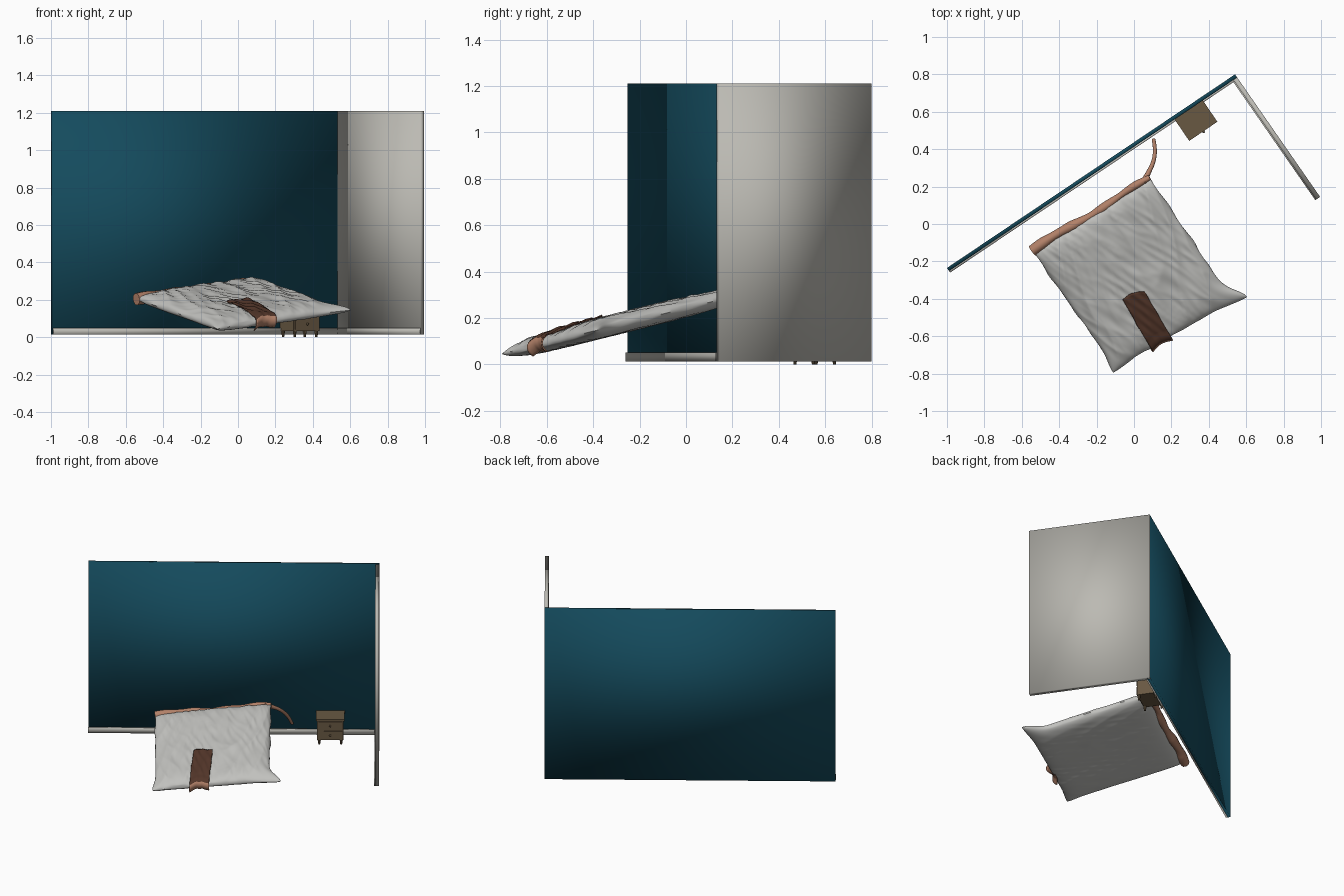
import bpy, bmesh, math
from mathutils import Vector, Matrix, noise

cube = bpy.data.objects.get("Cube")
if cube:
    bpy.data.objects.remove(cube, do_unlink=True)


def material(name, rgb):
    m = bpy.data.materials.new(name)
    m.use_nodes = True
    m.diffuse_color = (*rgb, 1)
    bsdf = m.node_tree.nodes["Principled BSDF"]
    bsdf.inputs["Base Color"].default_value = (*rgb, 1)
    bsdf.inputs["Roughness"].default_value = 0.8
    return m


TEAL = material("teal paint", (0.007, 0.07, 0.11))
WHITE = material("off white paint", (0.5, 0.49, 0.45))
LINEN = material("white linen", (0.53, 0.53, 0.51))
BROWN = material("brown throw", (0.085, 0.036, 0.022))
PEACH = material("peach sheet", (0.45, 0.22, 0.14))
WOOD = material("dark wood", (0.14, 0.098, 0.055))


def finish(name, bm, mats, smooth=None):
    bmesh.ops.recalc_face_normals(bm, faces=bm.faces)
    mesh = bpy.data.meshes.new(name)
    bm.to_mesh(mesh)
    bm.free()
    for m in mats:
        mesh.materials.append(m)
    ob = bpy.data.objects.new(name, mesh)
    bpy.context.collection.objects.link(ob)
    if smooth is not None:
        bpy.ops.object.select_all(action="DESELECT")
        ob.select_set(True)
        bpy.context.view_layer.objects.active = ob
        bpy.ops.object.shade_smooth_by_angle(angle=math.radians(smooth))
    return ob


def add_box(bm, lo, hi, frame=Matrix()):
    lo, hi = Vector(lo), Vector(hi)
    size = Matrix.Diagonal((*(hi - lo), 1))
    bmesh.ops.create_cube(bm, size=1, matrix=frame @ Matrix.Translation((lo + hi) / 2) @ size)


def slab(name, start, end, inset, thick, z0, z1, mat):
    """Upright board along start-end, its thickness growing into the room."""
    a, b = Vector(start), Vector(end)
    d = b - a
    frame = Matrix.Translation((*a, 0)) @ Matrix.Rotation(math.atan2(d.y, d.x), 4, "Z")
    bm = bmesh.new()
    add_box(bm, (0, -inset - thick, z0), (d.length, -inset, z1), frame)
    return finish(name, bm, [mat], 180)


# Room walls and skirting
west, corner, east = (-1, -0.235), (0.54, 0.8), (0.995, 0.145)
slab("back_wall", west, corner, 0, 0.02, 0.013, 1.21, TEAL)
slab("side_wall", corner, east, 0, 0.025, 0.013, 1.21, WHITE)
slab("back_skirting", west, corner, 0.018, 0.012, 0.013, 0.05, WHITE)
slab("side_skirting", corner, east, 0.023, 0.008, 0.013, 0.05, WHITE)

# Duvet: a puffy quadrilateral lying on a sloping plane
A, B, C, D = (Vector(p) for p in ((-0.54, -0.15), (0.09, 0.24), (0.53, -0.41), (-0.1, -0.775)))


def plan(s, t):
    p = A.lerp(B, s).lerp(D.lerp(C, s), t)
    for cs, ct, ear in ((1, 1, (0.075, 0.02)), (0, 1, (-0.01, -0.02))):
        p += Vector(ear) * math.exp(-((s - cs) ** 2 + (t - ct) ** 2) / 0.008)
    return p


def plane_z(y):
    return 0.243 + 0.25 * y


def puff(s, t):
    return max(0, (1 - abs(2 * s - 1) ** 8) * (1 - abs(2 * t - 1) ** 8)) ** 0.5


def fold(s, t):
    a = noise.noise(Vector((9 * s + 3 * t, 2.2 * t, 0.7)))
    b = noise.noise(Vector((16 * s - 6 * t, 3.5 * t, 5.1)))
    return 0.022 * (0.35 - abs(a)) + 0.012 * (0.3 - abs(b))


def top_z(s, t):
    p = plan(s, t)
    return plane_z(p.y) + puff(s, t) * (0.043 + fold(s, t))


N = 90
bm = bmesh.new()
ease = [0.35 * i / N + 0.65 * (0.5 - 0.5 * math.cos(math.pi * i / N)) for i in range(N + 1)]
upper, lower = {}, {}
for i, s in enumerate(ease):
    for j, t in enumerate(ease):
        p = plan(s, t)
        edge = i in (0, N) or j in (0, N)
        if edge:
            p += 0.012 * noise.noise(Vector((7 * s, 7 * t, 2))) * (p - plan(0.5, 0.5)).normalized()
        upper[i, j] = bm.verts.new((*p, top_z(s, t)))
        lower[i, j] = upper[i, j] if edge else bm.verts.new(
            (*p, max(0.012, plane_z(p.y) - puff(s, t) * (0.04 + 0.2 * fold(s, t)))))
for i in range(N):
    for j in range(N):
        for g in (upper, lower):
            bm.faces.new((g[i, j], g[i + 1, j], g[i + 1, j + 1], g[i, j + 1]))
finish("duvet", bm, [LINEN], 60)

# Folded throw, turning over the front edge with its peach lining below
bm = bmesh.new()
over = (C - D).normalized()
out = Vector((over.y, -over.x))
cols, rows, turn = 14, 24, 10
grid = []
for k in range(rows + turn + 1):
    line = []
    for c in range(cols + 1):
        f = c / cols
        g = min(1, k / rows)
        t = 0.61 + 0.03 * f - 0.02 * math.sin(math.pi * f) + (0.35 - 0.03 * f) * g
        s = 0.335 + 0.165 * f - 0.03 * g + 0.005 * f * g
        p = plan(s, t)
        z = top_z(s, t) + 0.008
        if k > rows:
            a = (k - rows) / turn * math.pi * 0.85
            p += out * 0.055 * math.sin(a)
            z -= 0.04 * (1 - math.cos(a)) + 0.01 * a / math.pi
        line.append(bm.verts.new((*p, max(z, 0.01))))
    grid.append(line)
for k in range(rows + turn):
    for c in range(cols):
        f = bm.faces.new((grid[k][c], grid[k][c + 1], grid[k + 1][c + 1], grid[k + 1][c]))
        f.material_index = 1 if k >= rows + 4 else 0
throw = finish("throw", bm, [BROWN, PEACH], 60)
solid = throw.modifiers.new("thickness", "SOLIDIFY")
solid.thickness = 0.006


# Sheet edge peeking out behind the duvet, and its loose hanging end
def ribbon(name, points, flat, mat):
    cu = bpy.data.curves.new(name, "CURVE")
    cu.dimensions = "3D"
    cu.bevel_depth = 1
    cu.bevel_resolution = 3
    cu.use_fill_caps = True
    sp = cu.splines.new("NURBS")
    sp.points.add(len(points) - 1)
    sp.use_endpoint_u = True
    sp.order_u = 3
    for pt, (x, y, z, r) in zip(sp.points, points):
        pt.co = (x, y, z / flat, 1)
        pt.radius = r
    cu.materials.append(mat)
    ob = bpy.data.objects.new(name, cu)
    ob.scale.z = flat
    bpy.context.collection.objects.link(ob)


edge = []
for i in range(13):
    f = i / 12
    p = A.lerp(B, f) + Vector((-0.004, 0.006)) * (1 + math.sin(9 * f))
    edge.append((p.x, p.y, plane_z(p.y) - 0.004, 0.03 - 0.012 * f + 0.005 * math.sin(23 * f)))
ribbon("sheet_edge", edge, 1.1, PEACH)
ribbon("sheet_tail", [(0.05, 0.22, 0.3, 0.018), (0.075, 0.27, 0.28, 0.013), (0.105, 0.33, 0.24, 0.011),
                      (0.115, 0.4, 0.17, 0.011), (0.105, 0.45, 0.1, 0.01)], 1, PEACH)

# Bedside cabinet with two drawers, knobs and short legs
frame = Matrix.Translation((0.33, 0.555, 0)) @ Matrix.Rotation(math.radians(34.2), 4, "Z")
bm = bmesh.new()
add_box(bm, (-0.083, -0.064, 0.032), (0.083, 0.069, 0.168), frame)
add_box(bm, (-0.091, -0.072, 0.168), (0.091, 0.072, 0.18), frame)
for x in (-1, 1):
    for y in (-0.055, 0.055):
        leg = bmesh.ops.create_cone(bm, cap_ends=True, segments=10, radius1=0.006, radius2=0.011, depth=0.034,
                                    matrix=frame @ Matrix.Translation((0.07 * x, y, 0.017)))
for z in (0.04, 0.105):
    add_box(bm, (-0.074, -0.07, z), (0.074, -0.06, z + 0.057), frame)
    bmesh.ops.create_uvsphere(bm, u_segments=10, v_segments=6, radius=0.007,
                              matrix=frame @ Matrix.Translation((0, -0.075, z + 0.03)))
finish("bedside_cabinet", bm, [WOOD], 35)
